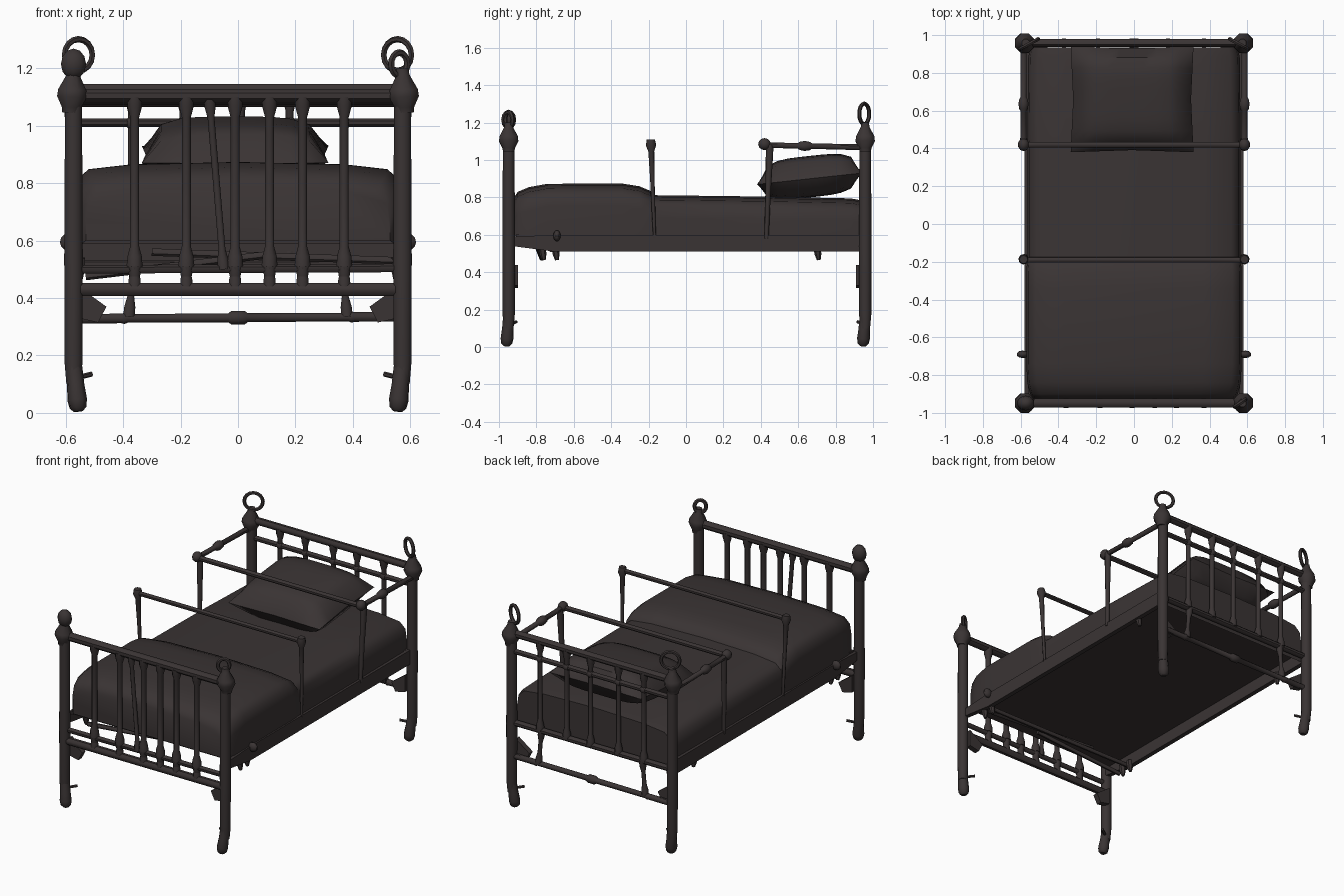
import bpy, bmesh, math
from mathutils import Vector, Matrix

cube = bpy.data.objects.get("Cube")
if cube:
    bpy.data.objects.remove(cube, do_unlink=True)

iron = bpy.data.materials.new("dark_brown")
iron.use_nodes = True
colour = (0.042, 0.034, 0.034, 1)
iron.diffuse_color = colour
iron.node_tree.nodes["Principled BSDF"].inputs["Base Color"].default_value = colour
parts = []


def finish(name, bm):
    bmesh.ops.recalc_face_normals(bm, faces=bm.faces)
    mesh = bpy.data.meshes.new(name)
    bm.to_mesh(mesh)
    bm.free()
    mesh.materials.append(iron)
    obj = bpy.data.objects.new(name, mesh)
    bpy.context.collection.objects.link(obj)
    parts.append(obj)
    return obj


def loft(bm, rings, closed=True, caps=True):
    rows = [[bm.verts.new(p) for p in ring] for ring in rings]
    n = len(rows[0])
    for a, b in zip(rows, rows[1:]):
        for i in range(n if closed else n - 1):
            j = (i + 1) % n
            bm.faces.new((a[i], a[j], b[j], b[i]))
    if caps:
        bm.faces.new(rows[0][::-1])
        bm.faces.new(rows[-1])


def turned(name, start, end, profile, sides=8):
    """Turned rod: profile holds (fraction along the rod, radius)."""
    start, end = Vector(start), Vector(end)
    turn = (end - start).to_track_quat('Z', 'Y')
    rings = []
    for t, r in profile:
        c = start.lerp(end, t)
        rings.append([c + turn @ Vector((r * math.cos(a), r * math.sin(a), 0))
                      for a in [math.tau * (k + .5) / sides for k in range(sides)]])
    bm = bmesh.new()
    loft(bm, rings)
    return finish(name, bm)


def rod(name, start, end, r, sides=8):
    return turned(name, start, end, [(0, r), (1, r)], sides)


def spindle(name, start, end, r=.017):
    f = .035 / (Vector(end) - Vector(start)).length
    return turned(name, start, end, [(0, r * 1.7), (f, r * 1.6), (2 * f, r),
                                     (1 - 2 * f, r), (1 - f, r * 1.6), (1, r * 1.7)])


def ball(name, centre, size):
    bm = bmesh.new()
    bmesh.ops.create_uvsphere(bm, u_segments=10, v_segments=6, radius=1,
                              matrix=Matrix.Translation(centre) @ Matrix.Diagonal((*size, 1)))
    return finish(name, bm)


def ring(name, centre, rx, rz, r, yaw):
    bm = bmesh.new()
    m = Matrix.Translation(centre) @ Matrix.Rotation(yaw, 4, 'Z')
    rows = []
    for k in range(17):
        a = math.tau * k / 16
        rows.append([m @ Vector(((rx + r * math.cos(b)) * math.cos(a), r * math.sin(b),
                                 (rz + r * math.cos(b)) * math.sin(a)))
                     for b in [math.tau * i / 6 for i in range(6)]])
    loft(bm, rows, caps=False)
    bmesh.ops.remove_doubles(bm, verts=bm.verts, dist=.0001)
    return finish(name, bm)


def wedge(name, corners, y0, y1):
    bm = bmesh.new()
    loft(bm, [[(x, y, z) for x, z in corners] for y in (y0, y1)])
    return finish(name, bm)


# Corner posts with knobs, feet, finials and brackets
FOOT, HEAD, W = -.948, .958, .565
for end, y in (("foot", FOOT), ("head", HEAD)):
    out = math.copysign(1, y)
    for side, s in (("right", -1), ("left", 1)):
        tag = f"{end}_{side}"
        x = s * .573
        turned(tag + "_post", (x, y, .1), (x, y, 1.08),
               [(0, .026), (.08, .033), (.45, .034), (1, .031)], 10)
        turned(tag + "_knob", (x * 1.015, y, 1.045), (x, y, 1.2),
               [(0, .033), (.12, .036), (.36, .056), (.52, .053), (.85, .025), (1, .022)], 8)
        turned(tag + "_foot", (x, y, .17), (x * .97, y - .012, .005),
               [(0, .03), (.45, .031), (.75, .035), (.92, .03), (1, .016)])
        rod(tag + "_foot_spur", (x, y, .12), (x * .89, y - out * .04, .135), .009, 6)
        wedge(tag + "_bracket", [(x * .97, .33), (x * .97, .44), (x * .8, .37), (x * .85, .315)],
              y - out * .015, y - out * .05)
        if end == "head":
            ring(tag + "_ring", (x * .97, y - .005, 1.247), .055, .055, .011, -s * .5)
        elif s > 0:
            ring(tag + "_ring", (x * .98, y, 1.215), .034, .04, .012, .6)
        else:
            ball(tag + "_ball", (x, y, 1.215), (.046, .04, .054))

# Foot end rails and spindles
rod("foot_top_rail", (-W, FOOT, 1.105), (W, FOOT, 1.105), .026)
rod("foot_low_rail", (-W, FOOT, .43), (W, FOOT, .43), .024)
rod("foot_middle_rail", (-W, FOOT, .5), (W, FOOT, .505), .016)
for x in (-.36, -.18, -.01, .11, .225, .37):
    spindle("foot_spindle", (x, FOOT, .51), (x, FOOT, 1.1))
    spindle("foot_short_spindle", (x, FOOT, .43), (x, FOOT, .52), .014)
    ball("foot_spindle_collar", (x, FOOT, .515), (.03, .024, .036))
spindle("foot_slanted_spindle", (-.05, FOOT, .5), (-.1, FOOT, 1.1), .013)

# Head end rails and spindles
rod("head_top_rail", (-W, HEAD, 1.125), (W, HEAD, 1.125), .023)
rod("head_second_rail", (-W, HEAD, 1.01), (W, HEAD, 1.01), .016)
rod("head_low_rail", (-W, HEAD, .55), (W, HEAD, .55), .019)
turned("head_bottom_rail", (-W, HEAD, .328), (W, HEAD, .335),
       [(0, .018), (.14, .018), (.15, .021), (.16, .016), (.47, .017), (.48, .026),
        (.52, .026), (.53, .017), (.84, .016), (.85, .021), (.86, .018), (1, .018)])
for x in (-.37, -.19, .01, .18, .37):
    spindle("head_spindle", (x, HEAD, .55), (x, HEAD, 1.12), .015)
    ball("head_spindle_collar", (x, HEAD, 1.01), (.024, .022, .024))
for s in (-1, 1):
    spindle("head_short_spindle", (s * .38, HEAD, .335), (s * .36, HEAD, .55), .013)

# Cross hoops and head side bars
rod("middle_hoop_bar", (-.585, -.19, 1.085), (.585, -.19, 1.085), .014)
rod("head_hoop_bar", (-.585, .42, 1.08), (.585, .42, 1.08), .016)
for s in (-1, 1):
    x = s * .585
    turned("middle_hoop_leg", (x * .98, -.168, .58), (x, -.188, 1.11),
           [(0, .008), (.6, .012), (.88, .016), (.94, .028), (1, .022)])
    turned("head_hoop_leg", (x * .98, .43, .58), (x, .448, 1.08),
           [(0, .012), (.5, .015), (.9, .02), (1, .02)])
    ball("head_hoop_joint", (x, .42, 1.085), (.03, .034, .032))
    turned("head_side_bar", (x, .42, 1.08), (x, HEAD, 1.068),
           [(0, .016), (.33, .016), (.35, .024), (.4, .029), (.45, .024), (.47, .016), (1, .017)])

# Side rails of the frame with small pegs
for s in (-1, 1):
    bm = bmesh.new()
    loft(bm, [[(s * a, y, z) for a, z in ((.55, low), (.58, low), (.58, high), (.55, high))]
              for y, low, high in ((-.93, .54, .59), (-.7, .51, .6), (.94, .51, .6))])
    finish("side_rail", bm)
    ball("side_rail_knob", (s * .59, -.69, .595), (.032, .02, .03))
    for y in (-.77, -.7, .7):
        turned("under_peg", (s * .55, y, .54), (s * .55, y + .01, .465),
               [(0, .02), (.6, .018), (1, .01)], 6)

# Crooked rods under the frame
rod("under_rod", (-.53, -.77, .475), (.1, -.8, .55), .014)
rod("under_rod", (-.3, -.75, .56), (.55, -.77, .53), .014)
rod("under_cross_rod", (-.55, -.72, .52), (.55, -.72, .52), .014)

# Flat base panel set up inside the side rails
bm = bmesh.new()
bmesh.ops.create_cube(bm, size=1, matrix=Matrix.Translation((0, .01, .595))
                      @ Matrix.Diagonal((1.12, 1.84, .012, 1)))
finish("base_panel", bm)


# Mattress with blanket
def section(y, w, top, low):
    half = [(w, low), (w, top - .12), (w - .01, top - .06),
            (w - .05, top - .025), (w - .2, top - .008)]
    return ([(x, y, z) for x, z in half] + [(0, y, top)]
            + [(-x, y, z) for x, z in reversed(half)])


bm = bmesh.new()
loft(bm, [section(*row) for row in (
    (-.925, .53, .79, .6), (-.9, .55, .83, .585), (-.84, .565, .855, .56), (-.74, .57, .873, .53),
    (-.34, .57, .874, .52), (-.25, .57, .86, .52), (-.19, .565, .835, .52),
    (-.175, .565, .812, .52), (.4, .565, .805, .52), (.88, .56, .795, .52),
    (.935, .55, .785, .52))], closed=False)
finish("mattress", bm)

# Pillow: two bulging sheets meeting at a seam
bm = bmesh.new()
N = 10
for up in (1, -1):
    grid = []
    for j in range(N + 1):
        v = 2 * j / N - 1
        row = []
        for i in range(N + 1):
            u = 2 * i / N - 1
            bulge = ((1 - u ** 4) * (1 - v ** 4)) ** .5
            pinch = 1 - .04 * (1 - bulge) * (1 - abs(u * v))
            z = .9 + .03 * v + up * bulge * (.122 if up > 0 else .1)
            row.append(bm.verts.new((-.01 + .325 * u * pinch, .66 + .28 * v * pinch, z)))
        grid.append(row)
    for j in range(N):
        for i in range(N):
            bm.faces.new((grid[j][i], grid[j][i + 1], grid[j + 1][i + 1], grid[j + 1][i]))
bmesh.ops.remove_doubles(bm, verts=bm.verts, dist=.0005)
finish("pillow", bm)

# Smooth shading with crisp edges
bpy.ops.object.select_all(action='DESELECT')
for obj in parts:
    obj.select_set(True)
bpy.context.view_layer.objects.active = parts[0]
bpy.ops.object.shade_smooth_by_angle(angle=math.radians(45))
